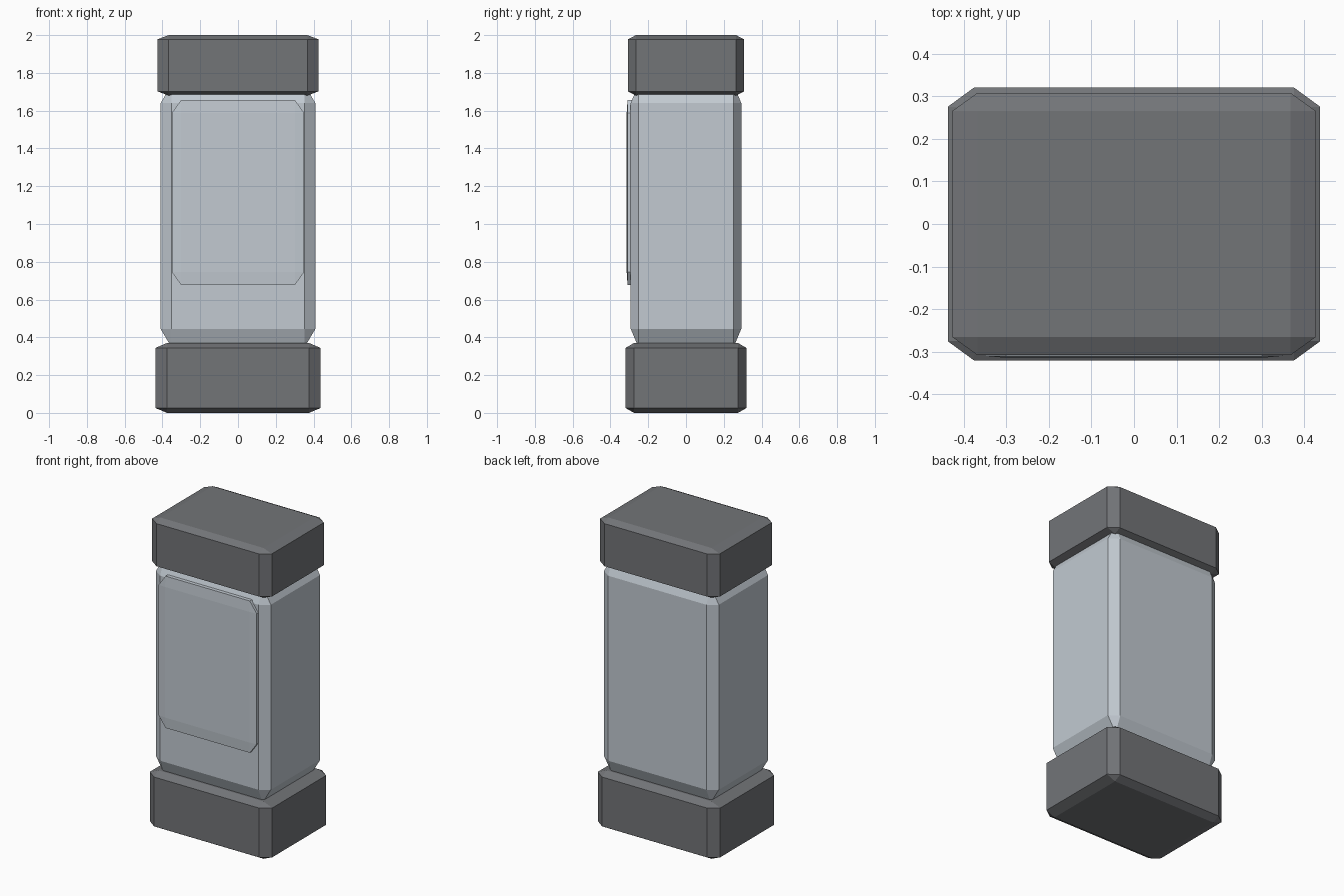
import bpy
import bmesh
from mathutils import Vector

cube = bpy.data.objects.get("Cube")
if cube:
    bpy.data.objects.remove(cube, do_unlink=True)


def make_material(name, rgb):
    mat = bpy.data.materials.new(name)
    mat.use_nodes = True
    color = (*rgb, 1.0)
    mat.diffuse_color = color
    mat.node_tree.nodes["Principled BSDF"].inputs["Base Color"].default_value = color
    return mat


def chamfered_box(name, low, high, mat, bevel=0.07):
    """Unit cube with single-cut bevels, stretched to fill low..high."""
    low, high = Vector(low), Vector(high)
    bm = bmesh.new()
    bmesh.ops.create_cube(bm, size=1.0)
    bmesh.ops.bevel(bm, geom=bm.edges[:], offset=bevel, segments=1,
                    profile=0.5, affect='EDGES')
    bmesh.ops.scale(bm, vec=high - low, verts=bm.verts)
    bmesh.ops.translate(bm, vec=(low + high) / 2, verts=bm.verts)
    mesh = bpy.data.meshes.new(name)
    bm.to_mesh(mesh)
    bm.free()
    mesh.materials.append(mat)
    obj = bpy.data.objects.new(name, mesh)
    bpy.context.collection.objects.link(obj)
    return obj


dark_grey = make_material("dark grey", (0.17, 0.176, 0.187))
pale_grey = make_material("pale blue grey", (0.54, 0.59, 0.64))

# Foot, container and lid stacked along z
chamfered_box("base", (-0.437, -0.32, 0), (0.437, 0.32, 0.37), dark_grey)
chamfered_box("body", (-0.41, -0.293, 0.345), (0.41, 0.293, 1.74), pale_grey, 0.072)
chamfered_box("lid", (-0.427, -0.308, 1.68), (0.427, 0.308, 2.0), dark_grey)

# Raised label panel on the front
chamfered_box("label_panel", (-0.35, -0.314, 0.677), (0.35, -0.25, 1.657), pale_grey)
